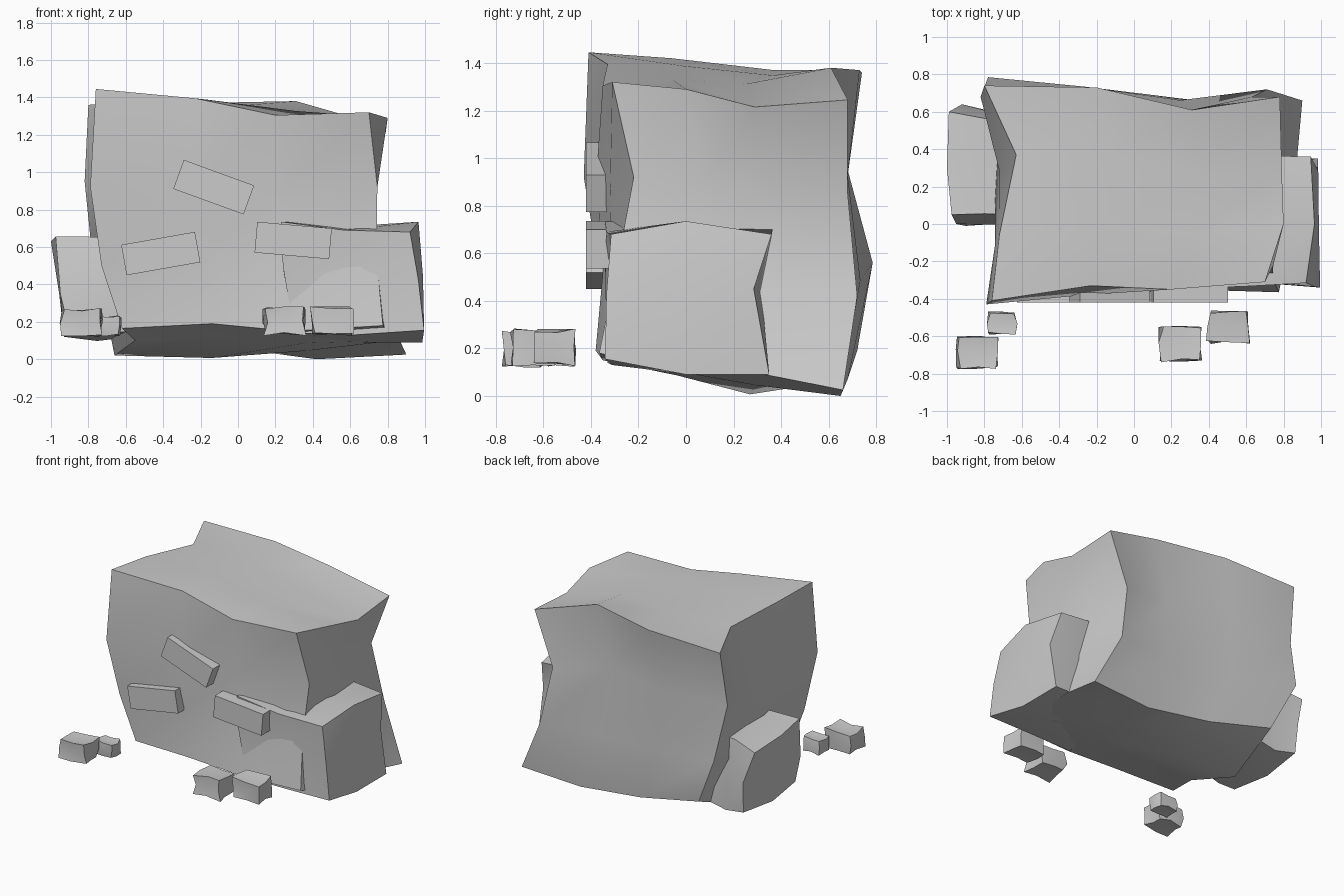
import bpy, math, random
from mathutils import Vector

if "Cube" in bpy.data.objects:
    bpy.data.objects.remove(bpy.data.objects["Cube"])

stone = bpy.data.materials.new("grey_stone")
stone.diffuse_color = (0.6, 0.6, 0.6, 1)
stone.use_nodes = True
stone.node_tree.nodes["Principled BSDF"].inputs["Base Color"].default_value = stone.diffuse_color
FRONT, RIGHT, BACK, LEFT, TOP, BOTTOM = range(6)


def finish(obj, name):
    obj.name = name
    obj.data.materials.append(stone)


def patch(bottom, top, left, right):
    """Fill a square patch of points between four edge rows."""
    n = len(bottom) - 1
    grid = []
    for j in range(n + 1):
        v = j / n
        row = []
        for i in range(n + 1):
            u = i / n
            ruled = bottom[i] * (1 - v) + top[i] * v + left[j] * (1 - u) + right[j] * u
            corners = ((bottom[0] * (1 - u) + bottom[n] * u) * (1 - v)
                       + (top[0] * (1 - u) + top[n] * u) * v)
            row.append(ruled - corners)
        grid.append(row)
    return grid


def rock(name, base, crown, posts, dents=()):
    """Six-sided rock. Loops run front left, front right, back right, back left.
    Each dent moves one inner point of a side: (side, row, column, offset)."""
    base = [Vector(p) for p in base]
    crown = [Vector(p) for p in crown]
    n = len(base) // 4
    cols = [[base[k * n]] + [Vector(p) for p in posts[k]] + [crown[k * n]] for k in range(4)]

    def side(loop, k):
        return [loop[(k * n + i) % (4 * n)] for i in range(n + 1)]

    patches = [patch(side(base, k), side(crown, k), cols[k], cols[(k + 1) % 4]) for k in range(4)]
    patches.append(patch(side(crown, 0), side(crown, 2)[::-1], side(crown, 3)[::-1], side(crown, 1)))
    patches.append(patch(side(base, 0)[::-1], side(base, 2), side(base, 1), side(base, 3)[::-1]))
    for k, j, i, offset in dents:
        patches[k][j][i] = patches[k][j][i] + Vector(offset)

    verts, faces, index = [], [], {}

    def vid(p):
        key = tuple(round(c, 4) for c in p)
        if key not in index:
            index[key] = len(verts)
            verts.append(key)
        return index[key]

    for g in patches:
        for j in range(n):
            for i in range(n):
                faces.append([vid(g[j][i]), vid(g[j][i + 1]), vid(g[j + 1][i + 1]), vid(g[j + 1][i])])
    mesh = bpy.data.meshes.new(name)
    mesh.from_pydata(verts, [], faces)
    obj = bpy.data.objects.new(name, mesh)
    bpy.context.collection.objects.link(obj)
    bpy.ops.object.select_all(action='DESELECT')
    obj.select_set(True)
    bpy.context.view_layer.objects.active = obj
    bpy.ops.object.shade_smooth_by_angle(angle=math.radians(40))
    finish(obj, name)


# main boulder
rock("main_boulder",
     [(-.62, -.325, .165), (-.14, -.38, .19), (.28, -.35, .15),
      (.775, -.365, .18), (.84, -.02, .10), (.87, .33, .09),
      (.90, .66, .025), (.42, .65, .0), (-.10, .68, .07),
      (-.61, .72, .19), (-.66, .28, .02), (-.55, -.05, .10)],
     [(-.76, -.41, 1.445), (-.23, -.33, 1.395), (.20, -.35, 1.305),
      (.70, -.31, 1.32), (.80, .0, 1.29), (.79, .29, 1.215),
      (.78, .68, 1.245), (.31, .61, 1.38), (-.20, .73, 1.37),
      (-.80, .74, 1.36), (-.63, .37, 1.37), (-.72, -.06, 1.42)],
     [[(-.73, -.36, .50), (-.79, -.43, .92)],
      [(.74, -.29, .55), (.745, -.22, .92)],
      [(.71, .72, .42), (.63, .68, .85)],
      [(-.78, .785, .56), (-.82, .68, .95)]],
     [(RIGHT, 2, 1, (-.06, 0, 0)), (RIGHT, 2, 2, (-.01, 0, 0)),
      (BACK, 1, 1, (0, -.03, 0)), (BACK, 2, 1, (0, -.02, 0)),
      (BACK, 1, 2, (0, -.02, 0)),
      (FRONT, 2, 1, (0, -.035, 0)), (FRONT, 2, 2, (0, -.025, 0)),
      (BOTTOM, 1, 1, (0, 0, .03)), (BOTTOM, 1, 2, (0, 0, .03)),
      (BOTTOM, 2, 1, (0, 0, .04))])

# boulder leaning into the right side
rock("right_boulder",
     [(.30, -.33, .14), (.62, -.31, .13), (.995, -.34, .155), (.985, .0, .09),
      (.985, .35, .09), (.65, .34, .10), (.30, .30, .10), (.30, .0, .10)],
     [(.23, -.34, .735), (.57, -.335, .69), (.92, -.315, .68), (.965, .0, .735),
      (.945, .36, .68), (.70, .365, .70), (.30, .30, .70), (.25, .0, .70)],
     [[(.24, -.34, .50)], [(.965, -.335, .42)], [(.985, .285, .45)], [(.30, .30, .40)]],
     [(FRONT, 1, 1, (0, .035, 0))])

# smaller boulder on the left side
rock("left_boulder",
     [(-.90, -.01, .14), (-.75, .0, .13), (-.58, .03, .15), (-.57, .3, .12),
      (-.60, .60, .15), (-.75, .60, .12), (-.91, .62, .15), (-.93, .3, .12)],
     [(-.975, .05, .655), (-.80, .055, .655), (-.60, .05, .65), (-.60, .3, .64),
      (-.62, .56, .65), (-.80, .565, .65), (-.99, .60, .61), (-1.0, .3, .63)],
     [[(-.95, .0, .35)], [(-.62, .0, .40)], [(-.60, .58, .40)], [(-.92, .64, .38)]])

# loose pebbles in front: centre and size
random.seed(4)
loop = [(-1, -1), (0, -1), (1, -1), (1, 0), (1, 1), (0, 1), (-1, 1), (-1, 0)]
pebbles = [((-.838, -.685, .195), (.20, .16, .14)), ((-.705, -.53, .18), (.145, .11, .10)),
           ((.25, -.645, .205), (.21, .17, .14)), ((.505, -.55, .205), (.21, .165, .14))]
for k, (c, s) in enumerate(pebbles):
    def at(x, y, z):
        return tuple(c[a] + s[a] * (0.5 * q + random.uniform(-.07, .07))
                     for a, q in enumerate((x, y, z)))
    rock(f"pebble_{k + 1}", [at(x, y, -1) for x, y in loop], [at(x, y, 1) for x, y in loop],
         [[at(x, y, 0)] for x, y in loop[::2]])

# tilted slabs set in the front face: centre x, z and tilt
for k, (x, z, tilt) in enumerate([(-.13, .92, 20), (-.413, .565, -10), (.295, .635, 5)]):
    bpy.ops.mesh.primitive_cube_add(size=1, location=(x, -.34, z),
                                    rotation=(0, math.radians(tilt), 0))
    slab = bpy.context.object
    slab.scale = (.40, .16, .165)
    finish(slab, f"front_slab_{k + 1}")
